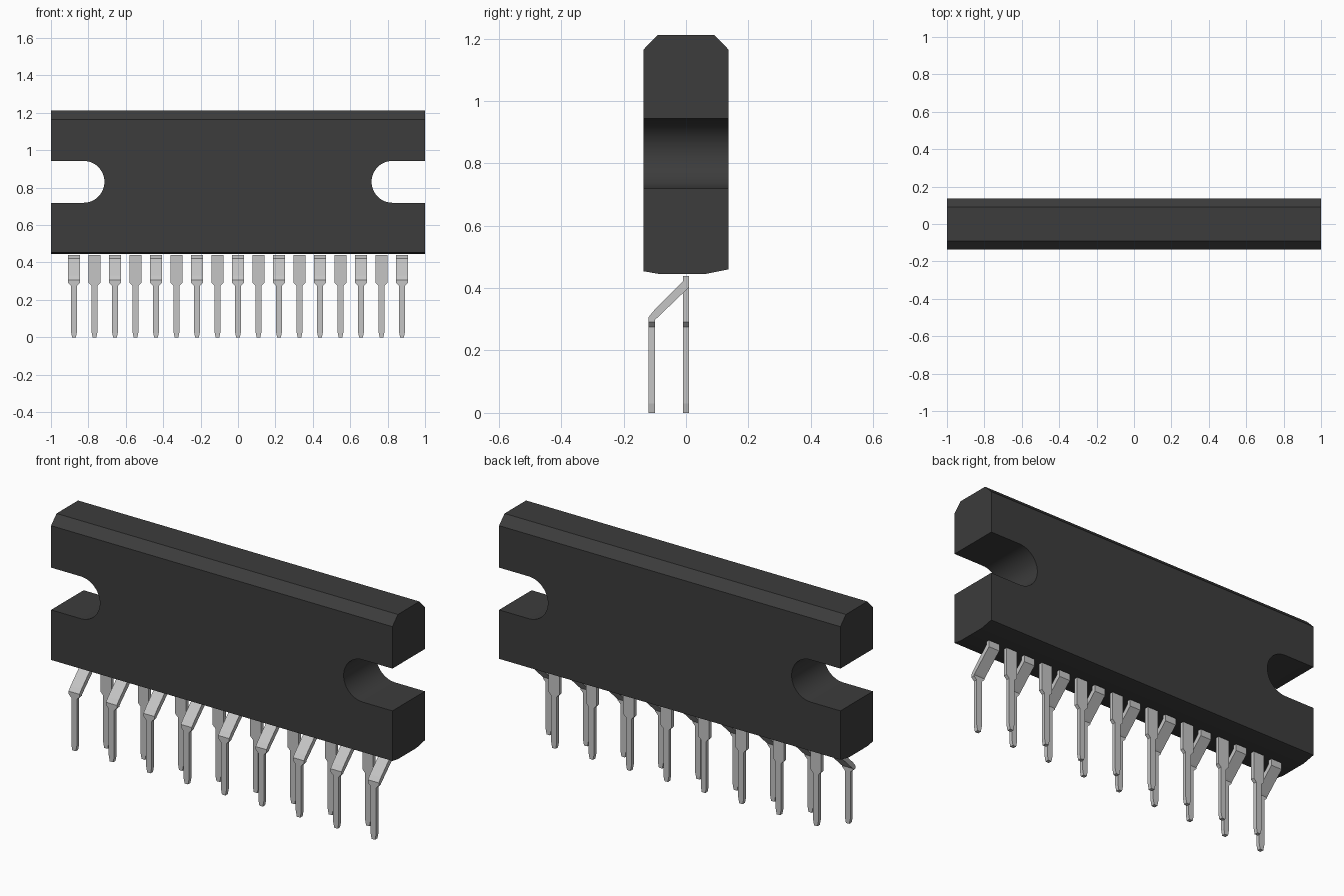
import bpy, bmesh, math
from mathutils import Vector

if "Cube" in bpy.data.objects:
    bpy.data.objects.remove(bpy.data.objects["Cube"], do_unlink=True)


def material(name, rgb, rough):
    m = bpy.data.materials.new(name)
    m.use_nodes = True
    m.diffuse_color = (*rgb, 1)
    bsdf = m.node_tree.nodes["Principled BSDF"]
    bsdf.inputs["Base Color"].default_value = (*rgb, 1)
    bsdf.inputs["Roughness"].default_value = rough
    return m


black = material("black plastic", (0.045, 0.045, 0.045), 0.6)
silver = material("silver metal", (0.56, 0.56, 0.56), 0.4)


def finish(bm, name, mat):
    bmesh.ops.recalc_face_normals(bm, faces=bm.faces)
    mesh = bpy.data.meshes.new(name)
    bm.to_mesh(mesh)
    bm.free()
    mesh.materials.append(mat)
    obj = bpy.data.objects.new(name, mesh)
    bpy.context.collection.objects.link(obj)
    return obj


# Package body: front outline with a round-ended mounting slot in each end
D, TOP, BOTTOM = 0.136, 1.212, 0.446
SLOT_X, SLOT_Z, SLOT_R, STEPS = 0.826, 0.831, 0.112, 24
right_half = [(1, BOTTOM), (1, SLOT_Z - SLOT_R)]
for i in range(STEPS + 1):
    a = -math.pi / 2 - math.pi * i / STEPS
    right_half.append((SLOT_X + SLOT_R * math.cos(a), SLOT_Z + SLOT_R * math.sin(a)))
right_half += [(1, SLOT_Z + SLOT_R), (1, TOP)]
outline = right_half + [(-x, z) for x, z in reversed(right_half)]

bm = bmesh.new()
front = bm.faces.new([bm.verts.new((x, -D, z)) for x, z in outline])
ext = bmesh.ops.extrude_face_region(bm, geom=[front])
moved = [v for v in ext["geom"] if isinstance(v, bmesh.types.BMVert)]
bmesh.ops.translate(bm, verts=moved, vec=(0, 2 * D, 0))
bmesh.ops.recalc_face_normals(bm, faces=bm.faces)

# Chamfer the long edges: point on each cut (y, z) and its outward direction
chamfers = [((-0.09, TOP), (-0.047, 0.046)), ((0.09, TOP), (0.047, 0.046)),
            ((-0.09, BOTTOM), (-0.008, -0.046)), ((0.066, BOTTOM), (0.014, -0.07))]
for point, normal in chamfers:
    cut = bmesh.ops.bisect_plane(
        bm, geom=bm.verts[:] + bm.edges[:] + bm.faces[:], dist=1e-5,
        plane_co=Vector((0, *point)), plane_no=Vector((0, *normal)).normalized(),
        clear_outer=True)
    rim = [e for e in cut["geom_cut"] if isinstance(e, bmesh.types.BMEdge)]
    bmesh.ops.edgeloop_fill(bm, edges=rim)
body = finish(bm, "package_body", black)

bpy.ops.object.select_all(action="DESELECT")
body.select_set(True)
bpy.context.view_layer.objects.active = body
bpy.ops.object.shade_smooth_by_angle(angle=math.radians(30))


# Pins: stacked sections of (front y, front z, back y, back z, half width)
WIDE, THIN, TIP = 0.032, 0.016, 0.010


def lower_leg(y):
    return [(y - 0.01, z, y + 0.01, z, w)
            for z, w in ((0.292, WIDE), (0.276, THIN), (0.03, THIN), (0, TIP))]


straight = [(-0.01, 0.439, 0.01, 0.439, WIDE)] + lower_leg(0)
bent = [(-0.01, 0.439, 0.01, 0.439, WIDE),
        (-0.01, 0.421, 0.01, 0.403, WIDE),
        (-0.102, 0.329, -0.092, 0.305, WIDE),
        (-0.12, 0.307, -0.10, 0.298, WIDE)] + lower_leg(-0.11)


def pin(name, x, sections):
    bm = bmesh.new()
    rings = [[bm.verts.new(p) for p in ((x - w, yf, zf), (x + w, yf, zf),
                                        (x + w, yb, zb), (x - w, yb, zb))]
             for yf, zf, yb, zb, w in sections]
    for a, b in zip(rings, rings[1:]):
        for i in range(4):
            j = (i + 1) % 4
            bm.faces.new((a[i], a[j], b[j], b[i]))
    bm.faces.new(rings[0])
    bm.faces.new(rings[-1])
    finish(bm, name, silver)


# Seventeen pins, alternating bent forward and straight
for i in range(17):
    x = (i - 8) * 0.1096
    if i % 2 == 0:
        pin(f"bent_pin_{i + 1}", x, bent)
    else:
        pin(f"straight_pin_{i + 1}", x, straight)
